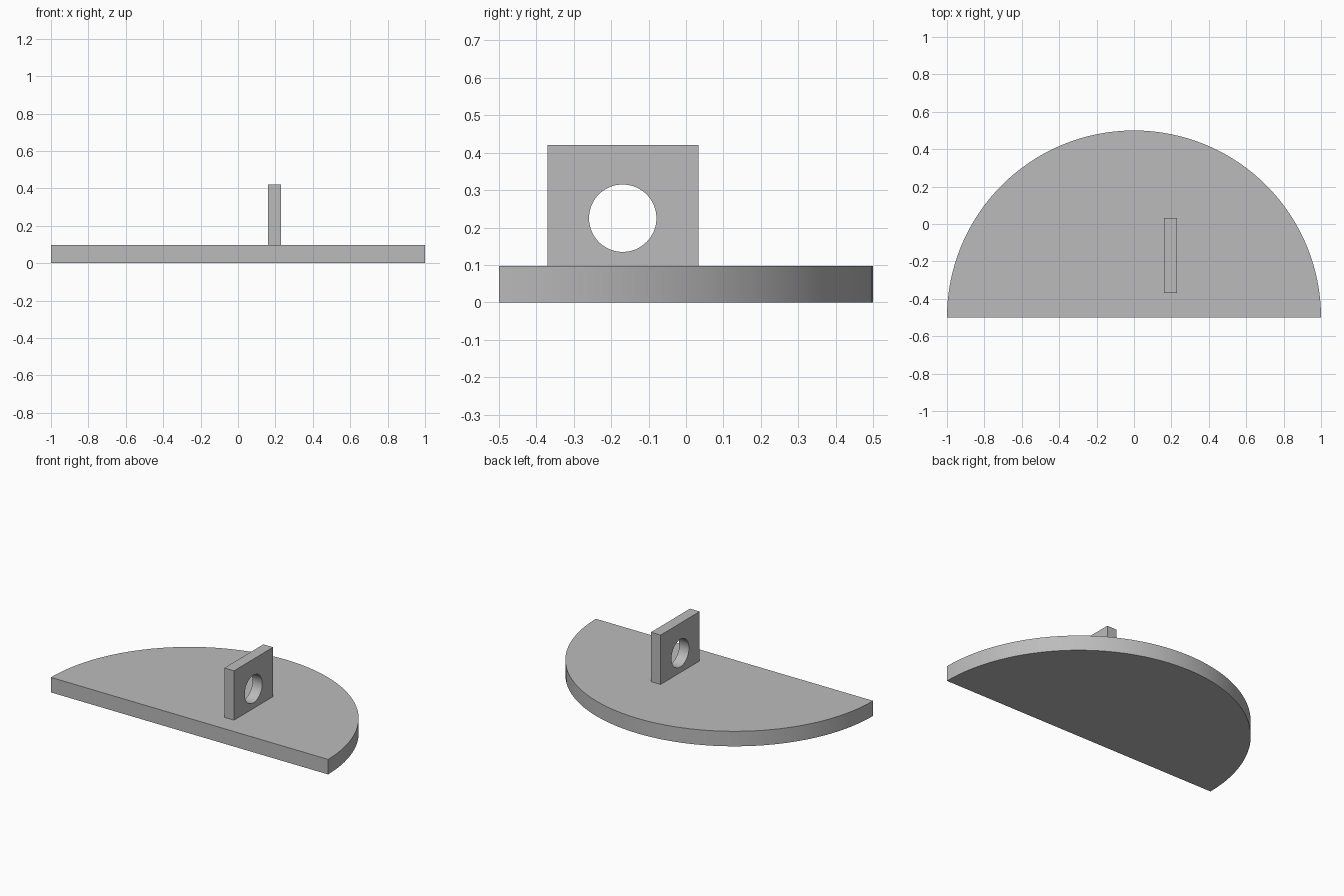
import bpy, bmesh, math
from mathutils import Vector

cube = bpy.data.objects.get("Cube")
if cube:
    bpy.data.objects.remove(cube, do_unlink=True)

grey = bpy.data.materials.new("light grey")
grey.use_nodes = True
colour = (0.5, 0.5, 0.5, 1)
grey.diffuse_color = colour
grey.node_tree.nodes["Principled BSDF"].inputs["Base Color"].default_value = colour

PLATE_TOP = 0.098


def prism(name, outline, direction):
    """Extrude a flat outline along a direction into a solid."""
    bm = bmesh.new()
    face = bm.faces.new([bm.verts.new(p) for p in outline])
    extruded = bmesh.ops.extrude_face_region(bm, geom=[face])["geom"]
    verts = [g for g in extruded if isinstance(g, bmesh.types.BMVert)]
    bmesh.ops.translate(bm, verts=verts, vec=Vector(direction))
    bmesh.ops.recalc_face_normals(bm, faces=bm.faces)
    mesh = bpy.data.meshes.new(name)
    bm.to_mesh(mesh)
    bm.free()
    mesh.materials.append(grey)
    obj = bpy.data.objects.new(name, mesh)
    bpy.context.collection.objects.link(obj)
    return obj


def arc(radius, sweep, steps):
    return [(radius * math.cos(sweep * i / steps), radius * math.sin(sweep * i / steps))
            for i in range(steps + 1)]


def smooth(obj):
    bpy.ops.object.select_all(action="DESELECT")
    obj.select_set(True)
    bpy.context.view_layer.objects.active = obj
    bpy.ops.object.shade_smooth_by_angle(angle=math.radians(30))


# Half-round base plate
half_disc = [(x, y - 0.5, 0) for x, y in arc(1, math.pi, 64)]
base_plate = prism("base_plate", half_disc, (0, 0, PLATE_TOP))
smooth(base_plate)

# Upright lug standing on the plate
x0, x1, y0, y1, top = 0.16, 0.23, -0.37, 0.033, 0.42
side = [(x0, y0, PLATE_TOP), (x0, y1, PLATE_TOP), (x0, y1, top), (x0, y0, top)]
lug = prism("upright_lug", side, (x1 - x0, 0, 0))

# Round hole through the lug
circle = [(x0 - 0.1, y - 0.169, z + 0.225) for y, z in arc(0.09, math.tau, 64)[:-1]]
cutter = prism("hole_cutter", circle, (0.3, 0, 0))
cutter.hide_render = True
cut = lug.modifiers.new("hole", "BOOLEAN")
cut.operation = "DIFFERENCE"
cut.solver = "EXACT"
cut.object = cutter
bpy.context.view_layer.objects.active = lug
bpy.ops.object.modifier_apply(modifier=cut.name)
bpy.data.objects.remove(cutter, do_unlink=True)
smooth(lug)
